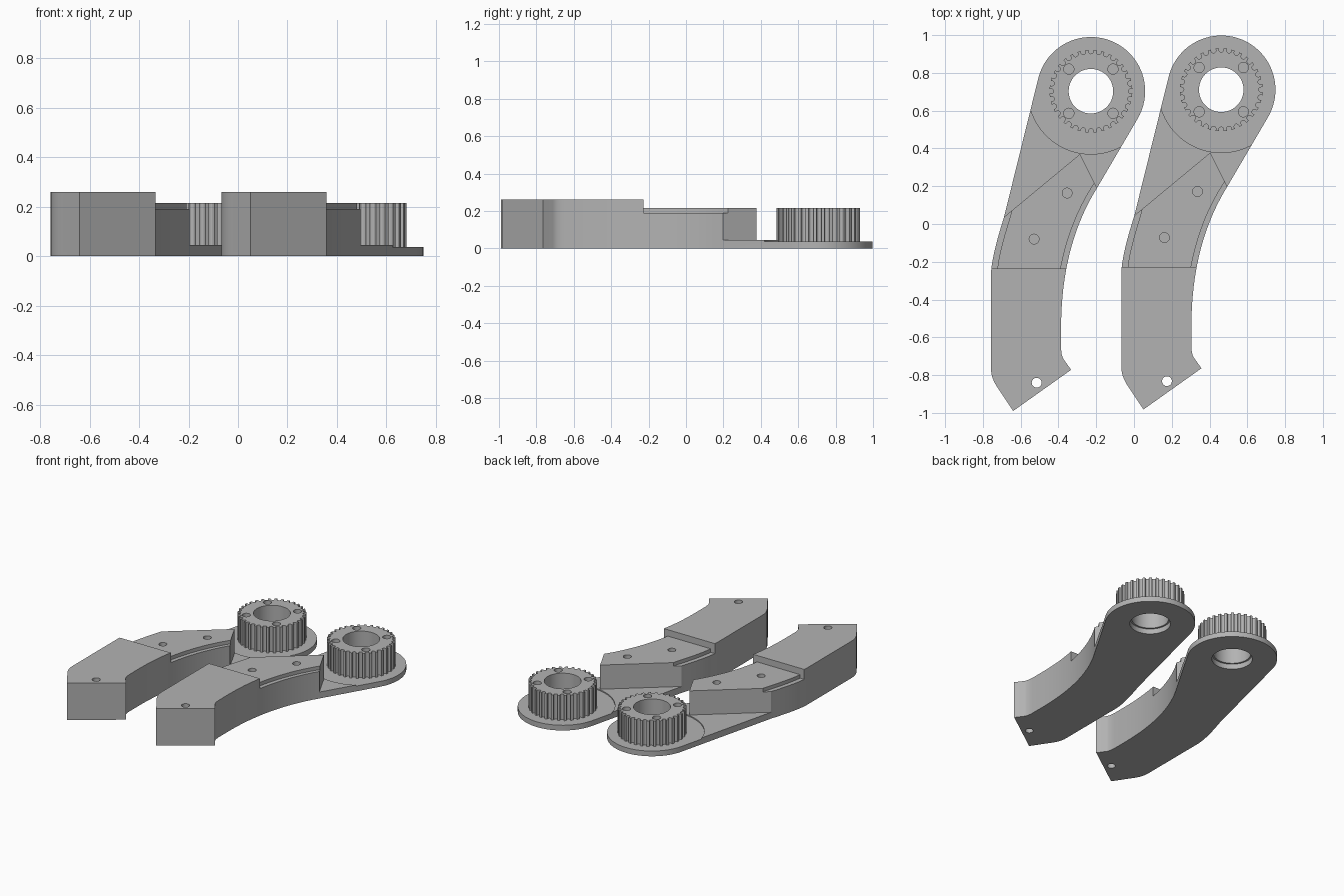
import bpy, bmesh, math
from mathutils import Matrix, Vector

if "Cube" in bpy.data.objects:
    bpy.data.objects.remove(bpy.data.objects["Cube"])

grey = bpy.data.materials.new("light_grey")
grey.diffuse_color = (0.45, 0.45, 0.45, 1)
grey.use_nodes = True
grey.node_tree.nodes["Principled BSDF"].inputs["Base Color"].default_value = grey.diffuse_color
HUB = Vector((-0.228, 0.703))
TWIN = (0.69, 0.008, 0)


def bezier(a, c, b, n=12):
    a, c, b = Vector(a), Vector(c), Vector(b)
    return [a * (1 - t) ** 2 + c * 2 * t * (1 - t) + b * t * t
            for t in (i / n for i in range(n + 1))]


def circle(c, r, a0=0, a1=360, n=48):
    full = abs(a1 - a0) == 360
    steps = n if full else n + 1
    return [Vector((c[0] + r * math.cos(math.radians(a0 + (a1 - a0) * i / n)),
                    c[1] + r * math.sin(math.radians(a0 + (a1 - a0) * i / n))))
            for i in range(steps)]


def prism(name, pts, z0, z1, matrix=None):
    """Extrude a flat outline from z0 to z1."""
    bm = bmesh.new()
    face = bm.faces.new([bm.verts.new((p[0], p[1], z0)) for p in pts])
    ext = bmesh.ops.extrude_face_region(bm, geom=[face])
    bmesh.ops.translate(bm, vec=(0, 0, z1 - z0),
                        verts=[v for v in ext["geom"] if isinstance(v, bmesh.types.BMVert)])
    if matrix:
        bm.transform(matrix)
    bmesh.ops.recalc_face_normals(bm, faces=bm.faces)
    me = bpy.data.meshes.new(name)
    bm.to_mesh(me)
    bm.free()
    me.materials.append(grey)
    ob = bpy.data.objects.new(name, me)
    bpy.context.collection.objects.link(ob)
    return ob


def cut(ob, cutters):
    """Subtract every cutter, bake the result and remove the cutters."""
    for c in cutters:
        m = ob.modifiers.new("cut", 'BOOLEAN')
        m.operation, m.solver, m.object = 'DIFFERENCE', 'EXACT', c
    bpy.context.view_layer.update()
    dg = bpy.context.evaluated_depsgraph_get()
    me = bpy.data.meshes.new_from_object(ob.evaluated_get(dg))
    ob.modifiers.clear()
    ob.data = me
    for c in cutters:
        bpy.data.objects.remove(c)


def finish(ob):
    """Smooth the curves and add the second copy beside the first."""
    bpy.ops.object.select_all(action='DESELECT')
    ob.select_set(True)
    bpy.context.view_layer.objects.active = ob
    bpy.ops.object.shade_smooth_by_angle(angle=math.radians(25))
    twin = ob.copy()
    twin.name = "second_" + ob.name
    twin.location = TWIN
    bpy.context.collection.objects.link(twin)


# Arm outline: outer curve, hub arc, inner curve, angled end
P0, P1 = Vector((-0.64, -0.99)), Vector((-0.333, -0.772))
outer = bezier((-0.757, -0.27), (-0.757, -0.18), (-0.688, 0.037))
inner = bezier((-0.196, 0.19), (-0.386, -0.115), (-0.386, -0.55), 20)
outline = ([P0] + bezier((-0.714, -0.878), (-0.757, -0.82), (-0.757, -0.767), 8)
           + outer + circle(HUB, 0.287, 166.2, -30.3, 40) + inner
           + bezier((-0.386, -0.65), (-0.386, -0.70), (-0.37, -0.72), 6) + [P1])
arm = prism("arm", outline, 0, 0.26)

# Ledge strips either side of the raised lid
left = [Vector((-0.757, -0.4))] + outer + [Vector((-0.65, 0.19))]
right = [Vector((-0.10, 0.342))] + inner


def strip(name, pts, inset):
    a = [p + Vector((inset, 0)) for p in pts]
    b = [p - Vector((math.copysign(0.1, inset), 0)) for p in pts]
    ob = prism(name, a + b[::-1], 0.19, 0.4)
    keep = prism("keep", [(-2, -2), (2, -2), (2, -0.236), (-2, -0.236)], -1, 1)
    cut(ob, [keep])
    return ob


cutters = [
    # Lowered lid area and flat plate around the hub
    prism("lid_cut", [(-1, -0.236), (1, -0.236), (1, 1.3), (-1, 1.3)], 0.215, 0.5),
    prism("plate_cut", [(-1.2, -0.387), (-0.286, 0.37), (-0.1, 0), (0.4, 0),
                        (0.4, 1.3), (-1.2, 1.3)], 0.045, 0.6),
    prism("hub_recess", circle(HUB, 0.333, n=96), 0.037, 0.3),
    prism("hub_hole", circle(HUB, 0.13), -0.1, 0.3),
    strip("left_ledge", left, 0.032),
    strip("right_ledge", right, -0.03),
    # Screw holes in the lid
    prism("screw_a", circle((-0.354, 0.164), 0.026, n=24), 0.1, 0.4),
    prism("screw_b", circle((-0.529, -0.08), 0.026, n=24), 0.1, 0.4),
]

# Angled connector end: frame with across, up and inward axes
u = (P1 - P0).normalized()
mid = (P0 + P1) / 2
frame = Matrix(((u.x, 0, -u.y, mid.x), (u.y, 0, u.x, mid.y),
                (0, 1, 0, 0.13), (0, 0, 0, 1)))
for s in (1, -1):
    cutters.append(prism("flat_notch", [(-0.156, s * 0.18), (-0.046, s * 0.07),
                                        (0.046, s * 0.07), (0.156, s * 0.18)],
                         -0.05, 0.103, frame))
    cutters.append(prism("side_notch", [(s * 0.25, -0.119), (s * 0.1045, -0.027),
                                        (s * 0.1045, 0.027), (s * 0.25, 0.119)],
                         -0.05, 0.103, frame))
cutters.append(prism("socket", [(-0.075, -0.043), (0.075, -0.043),
                                (0.075, 0.043), (-0.075, 0.043)], -0.05, 0.1, frame))
pin = mid + Vector((-u.y, u.x)) * 0.05
cutters.append(prism("pin_hole", circle(pin, 0.026, n=24), -0.1, 0.4))
cut(arm, cutters)
finish(arm)

# Toothed pulley: round grooves between flat lands
TEETH, R, G = 32, 0.219, 0.013
profile = []
for i in range(TEETH):
    a = 2 * math.pi * i / TEETH
    out = Vector((math.cos(a), math.sin(a)))
    side = Vector((-out.y, out.x))
    profile.append(HUB + out * R - side * G)
    for k in range(7):
        t = math.pi * k / 6
        profile.append(HUB + out * (R - 0.008 - G * math.sin(t)) - side * G * math.cos(t))
    profile.append(HUB + out * R + side * G)
pulley = prism("pulley", profile, 0.036, 0.215)
holes = [prism("bore", circle(HUB, 0.118), -0.1, 0.4)]
for sx in (1, -1):
    for sy in (1, -1):
        holes.append(prism("bolt_hole", circle(HUB + Vector((sx, sy)) * 0.117, 0.027, n=24),
                           0.06, 0.4))
cut(pulley, holes)
finish(pulley)
